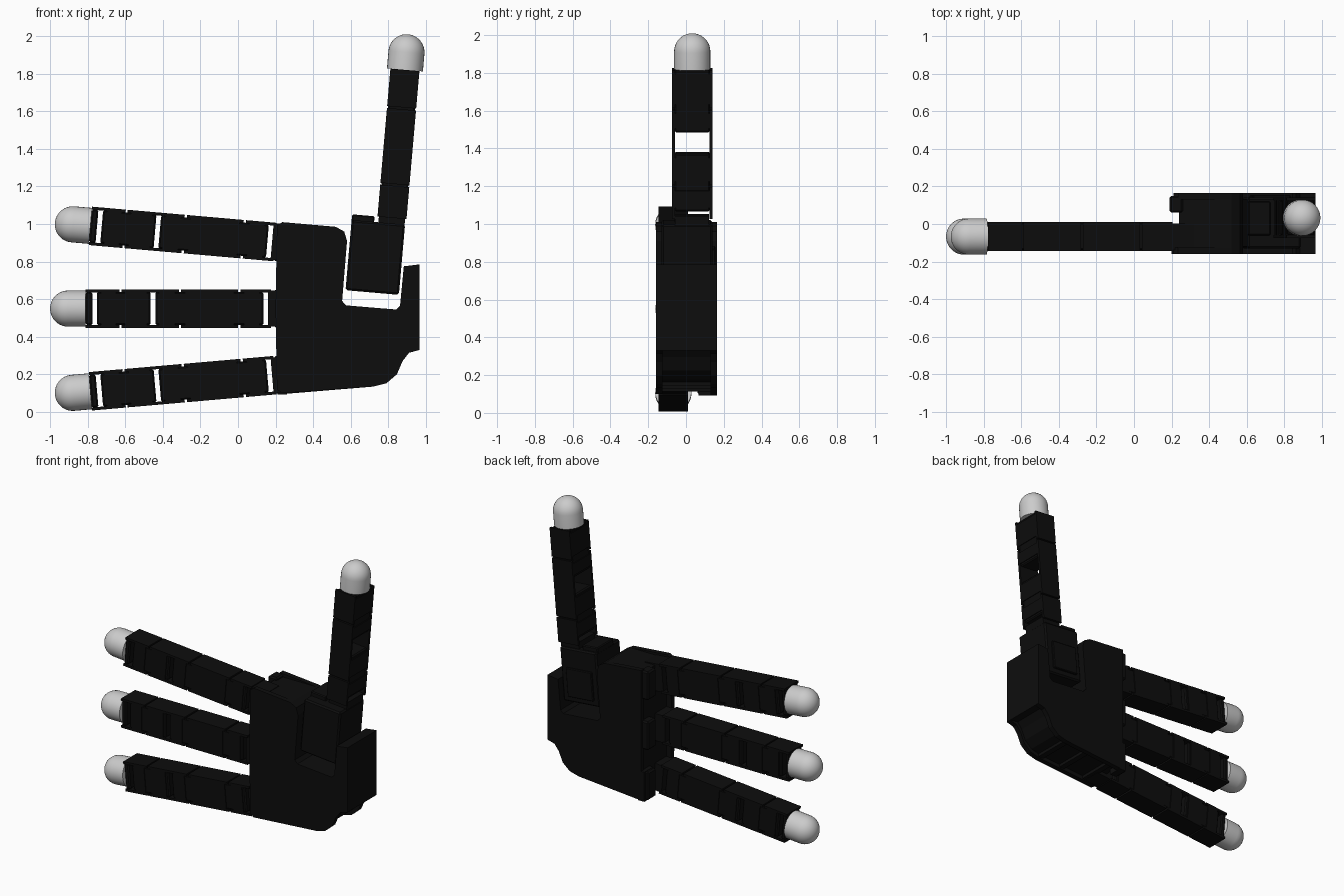
import bpy, bmesh, math
from mathutils import Matrix, Vector

cube = bpy.data.objects.get("Cube")
if cube:
    bpy.data.objects.remove(cube, do_unlink=True)


def material(name, value, rough):
    m = bpy.data.materials.new(name)
    m.use_nodes = True
    m.diffuse_color = (value, value, value, 1)
    node = m.node_tree.nodes["Principled BSDF"]
    node.inputs["Base Color"].default_value = (value, value, value, 1)
    node.inputs["Roughness"].default_value = rough
    return m


BLACK = material("black plastic", 0.004, 0.6)
GREY = material("light grey rubber", 0.6, 0.6)


def finish(bm, name, mat, frame=Matrix()):
    bmesh.ops.recalc_face_normals(bm, faces=bm.faces)
    mesh = bpy.data.meshes.new(name)
    bm.to_mesh(mesh)
    bm.free()
    mesh.materials.append(mat)
    obj = bpy.data.objects.new(name, mesh)
    bpy.context.collection.objects.link(obj)
    obj.matrix_world = frame
    return obj


def box(name, lo, hi, frame=Matrix(), bevel=0.0):
    lo, hi = Vector(lo), Vector(hi)
    bm = bmesh.new()
    bmesh.ops.create_cube(bm, size=1)
    for v in bm.verts:
        v.co = (lo + hi) / 2 + Vector(a * b for a, b in zip(v.co, hi - lo))
    if bevel:
        bmesh.ops.bevel(bm, geom=bm.edges[:], offset=bevel, segments=1, affect='EDGES')
    return finish(bm, name, BLACK, frame)


def slab(name, outline, y0, y1):
    """Outline in x and z, extruded from y0 to y1."""
    bm = bmesh.new()
    face = bm.faces.new([bm.verts.new((x, y0, z)) for x, z in outline])
    grown = bmesh.ops.extrude_face_region(bm, geom=[face])["geom"]
    bmesh.ops.translate(bm, vec=(0, y1 - y0, 0),
                        verts=[g for g in grown if isinstance(g, bmesh.types.BMVert)])
    return finish(bm, name, BLACK)


def fingertip(name, frame, r=0.096, length=0.19):
    """Lathed cylinder with a round end, along local z."""
    bm = bmesh.new()
    path = [(0, 0), (r, 0)]
    path += [(r * math.cos(a), length - r + r * math.sin(a))
             for a in (math.radians(d) for d in range(0, 91, 10))]
    verts = [bm.verts.new((x, 0, z)) for x, z in path]
    edges = [bm.edges.new(p) for p in zip(verts, verts[1:])]
    bmesh.ops.spin(bm, geom=verts + edges, axis=(0, 0, 1), cent=(0, 0, 0),
                   angle=math.tau, steps=32)
    bmesh.ops.remove_doubles(bm, verts=bm.verts, dist=0.0005)
    obj = finish(bm, name, GREY, frame)
    bpy.ops.object.select_all(action='DESELECT')
    obj.select_set(True)
    bpy.context.view_layer.objects.active = obj
    bpy.ops.object.shade_smooth_by_angle(angle=math.radians(40))


def finger(name, frame, cores, plates, width=0.205, thick=0.155):
    """Local z runs to the tip, y across the width, x through the thickness."""
    w, t = width / 2, thick / 2
    fingertip(name + "_tip", frame)
    for i, (a, b) in enumerate(cores):
        box(f"{name}_core_{i}", (-t + 0.006, -w + 0.014, -b), (t - 0.006, w - 0.014, -a),
            frame, 0.008)
    for i, (a, b) in enumerate(plates):
        for side in (-1, 1):
            y0, y1 = sorted((side * w, side * (w - 0.016)))
            box(f"{name}_plate_{i}", (-t, y0, -b), (t, y1, -a), frame)
        # phalanx shell wrapped around the core, clear of the joints
        middle = [(max(a, c), min(b, d)) for c, d in cores]
        for c, d in middle:
            if d - c > 0.08:
                box(f"{name}_shell_{i}", (-t, -w + 0.005, -d + 0.02), (t, w - 0.005, -c - 0.02), frame)


# Three fingers reaching to -x
LIE = Matrix(((0, 0, -1), (-1, 0, 0), (0, 1, 0))).to_4x4()
F_CORES = [(0, 0.035), (0.06, 0.345), (0.37, 0.945)]
F_PLATES = [(0, 0.18), (0.19, 0.495), (0.507, 0.81), (0.822, 0.985)]
for name, x, z, tilt in (("upper_finger", -0.785, 0.99, 5),
                         ("middle_finger", -0.81, 0.55, 0),
                         ("lower_finger", -0.785, 0.11, -5)):
    frame = Matrix.Translation((x, -0.067, z)) @ Matrix.Rotation(math.radians(tilt), 4, 'Y') @ LIE
    finger(name, frame, F_CORES, F_PLATES)
    box(name + "_root", (-0.07, -0.095, -1.1), (0.07, 0.095, -0.97), frame)
    # knuckle tab on the back edge of the palm
    k = 0.55 + (z - 0.55) * 0.8
    box(name + "_knuckle", (0.19, 0.06, k - 0.1), (0.26, 0.15, k + 0.1), bevel=0.01)

# Thumb standing up
thumb = Matrix.Translation((0.888, 0.033, 1.82)) @ Matrix.Rotation(math.radians(5), 4, 'Y')
finger("thumb", thumb, [(0, 0.33), (0.445, 0.75)],
       [(0, 0.2), (0.21, 0.61), (0.62, 0.79)], width=0.215)
box("thumb_root", (-0.07, -0.09, -1.1), (0.07, 0.09, -0.775), thumb)

# Thumb base block inside the palm slot
base = Matrix.Translation((0.728, 0, 0.825)) @ Matrix.Rotation(math.radians(5), 4, 'Y')
box("thumb_base", (-0.14, -0.13, -0.19), (0.145, 0.14, 0.185), base, 0.01)
box("thumb_base_cap", (-0.14, -0.06, 0.17), (-0.02, 0.12, 0.215), base, 0.006)
box("thumb_base_panel", (-0.1, 0.13, -0.15), (0.1, 0.155, 0.05), base, 0.005)

# Palm: two cover plates around a slightly recessed core
RIM = [(0.965, 0.33), (0.965, 0.785), (0.882, 0.775), (0.862, 0.565), (0.842, 0.545),
       (0.575, 0.567), (0.554, 0.59), (0.58, 0.91), (0.565, 0.96), (0.52, 0.985)]
TOP = [(0.235, 1.01), (0.207, 0.99), (0.2, 0.55), (0.207, 0.12), (0.235, 0.1)]
LOW = [(0.72, 0.135), (0.79, 0.153), (0.845, 0.2), (0.875, 0.27), (0.91, 0.315)]
slab("palm_front_cover", RIM + TOP + LOW, -0.16, -0.125)
BACK = [(0.235, 1.01), (0.235, 0.095)]
slab("palm_back_cover", RIM + BACK + LOW, 0.13, 0.165)
CORE = [(0.24, 0.985), (0.24, 0.13)]
slab("palm_core", RIM + CORE + [(x - 0.01, z + 0.025) for x, z in LOW], -0.13, 0.135)

# Ribs along the lower edge of the palm
for x in (0.3, 0.5, 0.68):
    box("palm_rib", (x, -0.13, 0.11 + (x - 0.235) * 0.07), (x + 0.04, 0.135, 0.2))
# Closed lower corner behind the finger roots
box("palm_corner", (0.21, 0.065, 0.092), (0.26, 0.165, 0.3))
